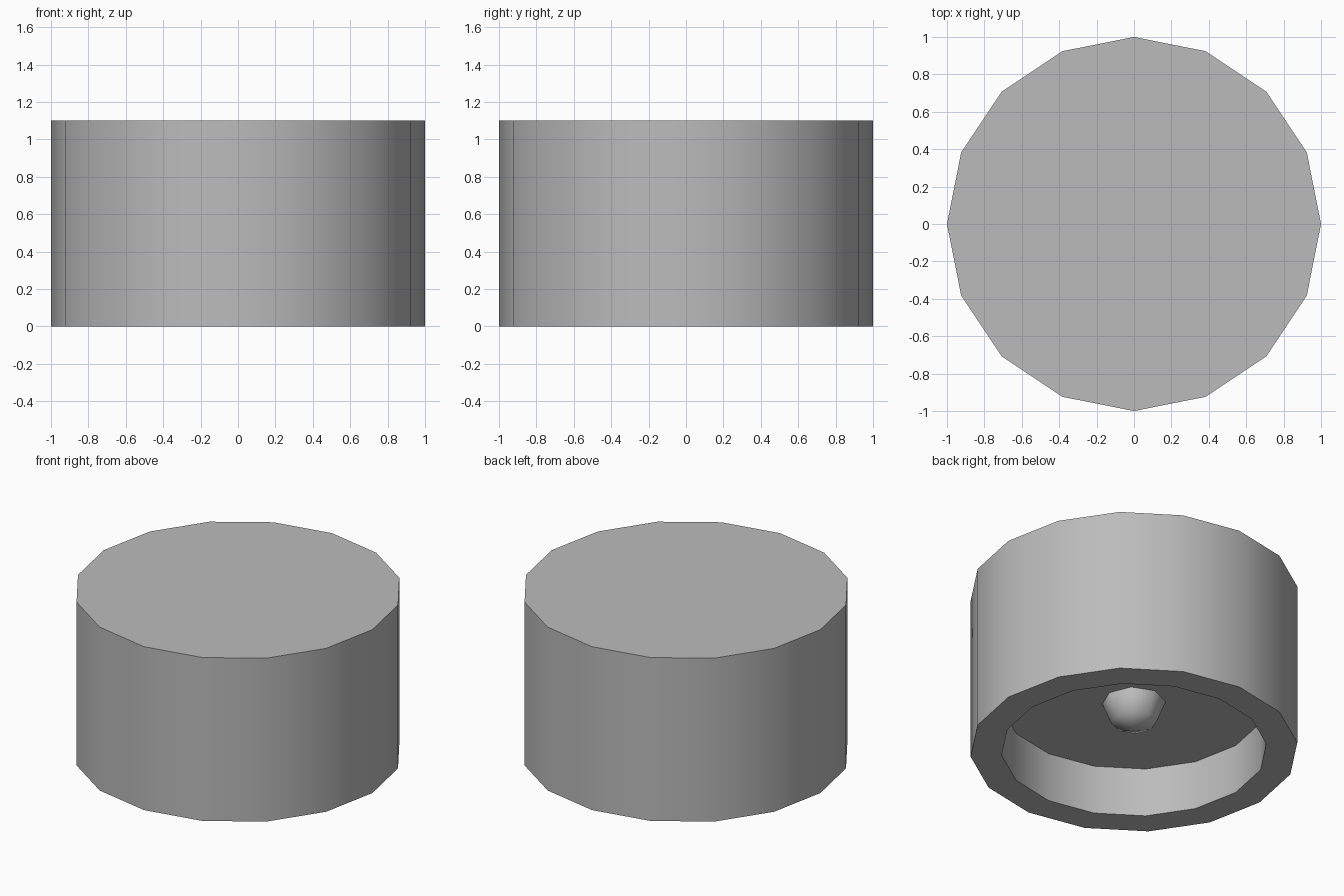
import bpy
import bmesh
from math import cos, sin, tau, radians

default = bpy.data.objects.get("Cube")
if default:
    bpy.data.objects.remove(default, do_unlink=True)

SIDES = 16
RECESS_RADIUS = 0.81
RECESS_DEPTH = 0.33

# One plain grey for every part
grey = bpy.data.materials.new("plain grey")
grey.use_nodes = True
colour = (0.5, 0.5, 0.5, 1.0)
grey.diffuse_color = colour
grey.node_tree.nodes["Principled BSDF"].inputs["Base Color"].default_value = colour


def finish(bm, name, smooth_angle):
    """Turn a bmesh into a shaded object."""
    bmesh.ops.recalc_face_normals(bm, faces=bm.faces)
    mesh = bpy.data.meshes.new(name)
    bm.to_mesh(mesh)
    bm.free()
    mesh.materials.append(grey)
    obj = bpy.data.objects.new(name, mesh)
    bpy.context.collection.objects.link(obj)
    bpy.ops.object.select_all(action="DESELECT")
    obj.select_set(True)
    bpy.context.view_layer.objects.active = obj
    bpy.ops.object.shade_smooth_by_angle(angle=radians(smooth_angle))


def turned(name, profile, sides):
    """Revolve a (radius, height) profile and cap both ends."""
    bm = bmesh.new()
    rings = [[bm.verts.new((r * cos(tau * i / sides), r * sin(tau * i / sides), z))
              for i in range(sides)] for r, z in profile]
    for a, b in zip(rings, rings[1:]):
        for i in range(sides):
            j = (i + 1) % sides
            bm.faces.new((a[i], a[j], b[j], b[i]))
    bm.faces.new(rings[0])
    bm.faces.new(rings[-1])
    finish(bm, name, 30)


# Drum with a round recess in its underside
turned("drum_body", [(1, 1.1), (1, 0), (RECESS_RADIUS, 0),
                     (RECESS_RADIUS, RECESS_DEPTH)], SIDES)

# Low-poly round knob half sunk into the recess ceiling
bm = bmesh.new()
bmesh.ops.create_uvsphere(bm, u_segments=8, v_segments=4, radius=0.195)
bmesh.ops.translate(bm, verts=bm.verts, vec=(0, 0, RECESS_DEPTH))
finish(bm, "recess_knob", 180)
